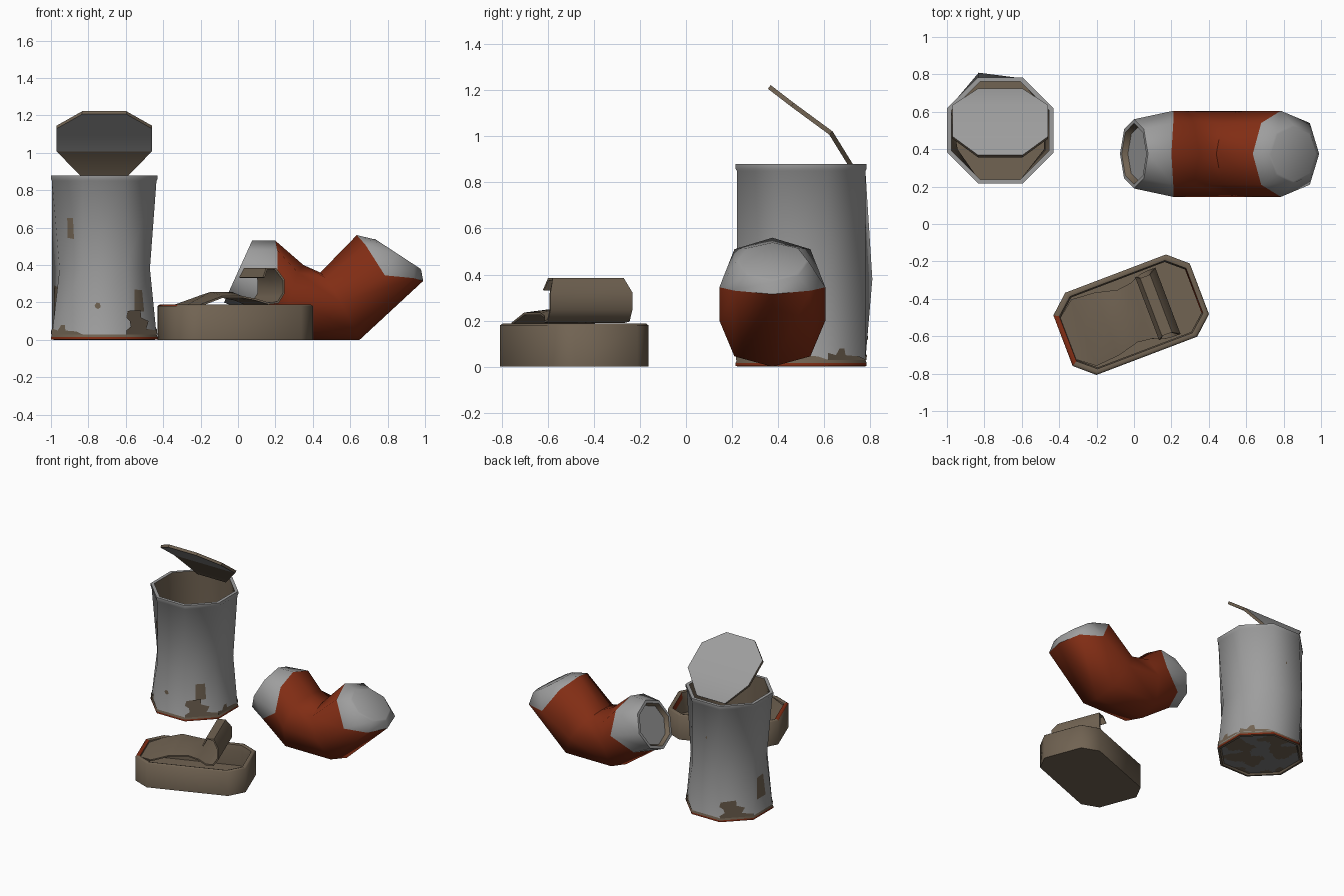
import bpy, bmesh, math
from mathutils import Vector, noise

if "Cube" in bpy.data.objects:
    bpy.data.objects.remove(bpy.data.objects["Cube"])

def material(name, rgb):
    m = bpy.data.materials.new(name)
    m.diffuse_color = (*rgb, 1)
    m.use_nodes = True
    m.node_tree.nodes["Principled BSDF"].inputs["Base Color"].default_value = m.diffuse_color
    return m

MATS = [material("tin grey", (0.34, 0.34, 0.34)),
        material("dull brown", (0.165, 0.125, 0.085)),
        material("rust red", (0.22, 0.026, 0.007)),
        material("dark stain grey", (0.20, 0.20, 0.20))]
GREY, BROWN, RED, DARK = range(4)

def finish(name, bm, angle=52, recalc=True):
    if recalc:
        bmesh.ops.recalc_face_normals(bm, faces=bm.faces)
    me = bpy.data.meshes.new(name)
    bm.to_mesh(me)
    bm.free()
    for m in MATS:
        me.materials.append(m)
    ob = bpy.data.objects.new(name, me)
    bpy.context.collection.objects.link(ob)
    bpy.ops.object.select_all(action='DESELECT')
    ob.select_set(True)
    bpy.context.view_layer.objects.active = ob
    bpy.ops.object.shade_smooth_by_angle(angle=math.radians(angle))
    return ob

def loft(rings, mats, start=None, end=None):
    """Skin rings of equal length; start/end give cap materials."""
    bm = bmesh.new()
    vs = [[bm.verts.new(p) for p in r] for r in rings]
    n = len(rings[0])
    for a, b, m in zip(vs, vs[1:], mats):
        for i in range(n):
            j = (i + 1) % n
            bm.faces.new((a[i], a[j], b[j], b[i])).material_index = m
    if start is not None:
        bm.faces.new(vs[0][::-1]).material_index = start
    if end is not None:
        bm.faces.new(vs[-1]).material_index = end
    return bm

# ---------- tall open can ----------
C = Vector((-0.715, 0.5, 0))

def can_ring(r, z, dents={}):
    out = []
    for k in range(8):
        a = math.radians(22.5 + 45 * k)
        dx, dy = dents.get(k, (0, 0))
        out.append(C + Vector((r * math.cos(a) + dx, r * math.sin(a) + dy, z)))
    return out

DENTS = {0: (-.035, 0), 7: (-.035, .01), 2: (0, .03), 4: (.04, .01)}
low, mid = can_ring(.302, .03), can_ring(.302, .38, DENTS)
rings = [can_ring(.28, .012), can_ring(.29, 0), can_ring(.308, .003), can_ring(.308, .016),
         low, mid, can_ring(.302, .85), can_ring(.308, .858), can_ring(.308, .88),
         can_ring(.283, .88), can_ring(.283, .85), can_ring(.29, .38, DENTS), can_ring(.29, .03)]
finish("tall_can_body", loft(rings, [BROWN, BROWN, RED, BROWN, GREY, GREY, GREY, GREY,
                                     GREY, BROWN, BROWN, BROWN], None, BROWN))

# stained underside
bm = bmesh.new()
bm.faces.new([bm.verts.new(p) for p in can_ring(.28, .012)][::-1])
bmesh.ops.poke(bm, faces=bm.faces[:])
bmesh.ops.subdivide_edges(bm, edges=bm.edges[:], cuts=11, use_grid_fill=True)
for f in bm.faces:
    f.material_index = BROWN if noise.noise(f.calc_center_median() * 9) > -.03 else DARK
finish("tall_can_base", bm, recalc=False)

# rust patches laid on the can sides: (side, outline as side fraction and height)
def patch(i, k, pts):
    bm = bmesh.new()
    vs = []
    for s, z in pts:
        t = (z - .03) / .35
        p = low[k].lerp(mid[k], t).lerp(low[(k + 1) % 8].lerp(mid[(k + 1) % 8], t), s)
        d = Vector((p.x - C.x, p.y - C.y, 0)).normalized()
        vs.append(bm.verts.new(p + d * .005))
    f = bm.faces.new(vs)
    f.normal_update()
    if f.normal.dot(C - vs[0].co) > 0:
        f.normal_flip()
    f.material_index = BROWN
    finish("rust_patch_%d" % i, bm, recalc=False)

BIG = [(0, .03), (0, .05), (.15, .07), (.12, .1), (.0, .12), (.05, .155), (.5, .16), (.5, .12),
       (.75, .1), (.65, .06), (1, .05), (1, .03)]
SMALL = [(0, .03), (0, .06), (.2, .05), (.3, .08), (.42, .08), (.45, .05), (.8, .045), (1, .03)]
SPOT = [(.28, .185), (.33, .2), (.4, .195), (.42, .175), (.36, .165), (.3, .172)]
for i, (k, pts) in enumerate([(6, BIG), (5, SPOT), (4, SMALL), (7, SMALL), (0, SMALL), (2, BIG)]):
    patch(i, k, pts)

# bent-back lid
bm = bmesh.new()
rows = [(.735, .885, .118), (.645, 1.03, .255), (.475, 1.155, .255), (.375, 1.232, .118)]
vs = [[bm.verts.new((C.x + s * w, y, z)) for s in (-1, 1)] for y, z, w in rows]
for a, b in zip(vs, vs[1:]):
    bm.faces.new((a[0], a[1], b[1], b[0]))
bmesh.ops.recalc_face_normals(bm, faces=bm.faces)
if bm.faces[:][1].normal.z < 0:
    bmesh.ops.reverse_faces(bm, faces=bm.faces[:])
bmesh.ops.inset_region(bm, faces=bm.faces[:], thickness=.045, depth=-.012)
bmesh.ops.solidify(bm, geom=bm.faces[:], thickness=.02)
bmesh.ops.recalc_face_normals(bm, faces=bm.faces)
sheet = Vector((0, .68, .73))
for f in bm.faces:
    edge = abs(f.normal.dot(sheet)) < .4
    under = f.normal.z < 0 and f.calc_center_median().z < .95
    f.material_index = BROWN if edge or under else GREY
finish("tall_can_lid", bm, 30)

# ---------- bent drink can ----------
YC = .375

def half_ring(pts):
    """Five (x, z) points from top to bottom, mirrored across the can's middle plane."""
    w = (0, .165, .23, .165, 0)
    front = [Vector((x, YC - w[i], z)) for i, (x, z) in enumerate(pts)]
    back = [Vector((x, YC + w[i], z)) for i, (x, z) in enumerate(pts)]
    return front + back[3:0:-1]

def end_ring(cx, cz, ux, uz, hw, k=1.0, depth=0.0):
    n = Vector((uz, 0, -ux)).normalized() * depth
    return [Vector((cx + k * ux * math.cos(a), YC - k * hw * math.sin(a),
                    cz + k * uz * math.cos(a))) + n
            for a in (math.radians(45 * i) for i in range(8))]

L, R = (.0, .365, .075, .165, .185), (.85, .455, -.13, .085, .158)
rings = [end_ring(*L, .8, .03), end_ring(*L, .88), end_ring(*L),
         half_ring([(.20, .53), (.21, .48), (.21, .31), (.06, .20), (.0, .17)]),
         half_ring([(.35, .40), (.32, .36), (.28, .22), (.25, .045), (.24, 0)]),
         half_ring([(.44, .36), (.47, .33), (.55, .20), (.63, .045), (.65, 0)]),
         half_ring([(.635, .56), (.68, .51), (.785, .345), (.94, .33), (.99, .315)]),
         end_ring(*R), end_ring(*R, .93, .006)]
finish("bent_can", loft(rings, [BROWN, GREY, GREY, RED, RED, RED, GREY, GREY], GREY, GREY), 55)

# ---------- flat fish tin ----------
ANG = math.radians(20.8)

def tin_point(u, v, z):
    return Vector((-.015 + u * math.cos(ANG) - v * math.sin(ANG),
                   -.485 + u * math.sin(ANG) + v * math.cos(ANG), z))

def tin_ring(d, z):
    a, b, e = .39 - d, .235 - d, .4 * d
    cu, cv = .102 - e, .09 - e
    q = [(a, b - cv), (a - cu, b), (cu - a, b), (-a, b - cv),
         (-a, cv - b), (cu - a, -b), (a - cu, -b), (a, cv - b)]
    return [tin_point(u, v, z) for u, v in q]

bm = loft([tin_ring(0, 0), tin_ring(0, .18), tin_ring(.01, .188), tin_ring(.028, .182),
           tin_ring(.035, .14), tin_ring(.035, .03)], [BROWN] * 5, BROWN, BROWN)
for f in bm.faces:
    c = f.calc_center_median() - tin_point(0, 0, 0)
    u = c.x * math.cos(ANG) + c.y * math.sin(ANG)
    if u > .345 and .14 < c.z < .17 and u < .38:
        f.material_index = RED
    if u < -.37 and c.z > .18:
        f.material_index = RED
finish("fish_tin", bm)

# peeled lid rolled up at its free end: (along, height, half width)
prof = [(-.36, .172, .12), (-.27, .19, .19), (-.14, .235, .18), (-.02, .235, .15), (.06, .22, .16),
        (.12, .2, .185), (.17, .205, .19), (.2, .25, .19), (.2, .32, .19), (.165, .375, .165),
        (.12, .375, .165), (.1, .33, .18)]
bm = bmesh.new()
vs = [[bm.verts.new(tin_point(u, w * s, z + (.022 if s == 0 and 1 < i < 4 else 0)))
       for s in (-1, 0, 1)] for i, (u, z, w) in enumerate(prof)]
for a, b in zip(vs, vs[1:]):
    for j in (0, 1):
        bm.faces.new((a[j], b[j], b[j + 1], a[j + 1]))
bmesh.ops.recalc_face_normals(bm, faces=bm.faces)
bmesh.ops.solidify(bm, geom=bm.faces[:], thickness=.01)
for f in bm.faces:
    f.material_index = BROWN
finish("fish_tin_peeled_lid", bm)
